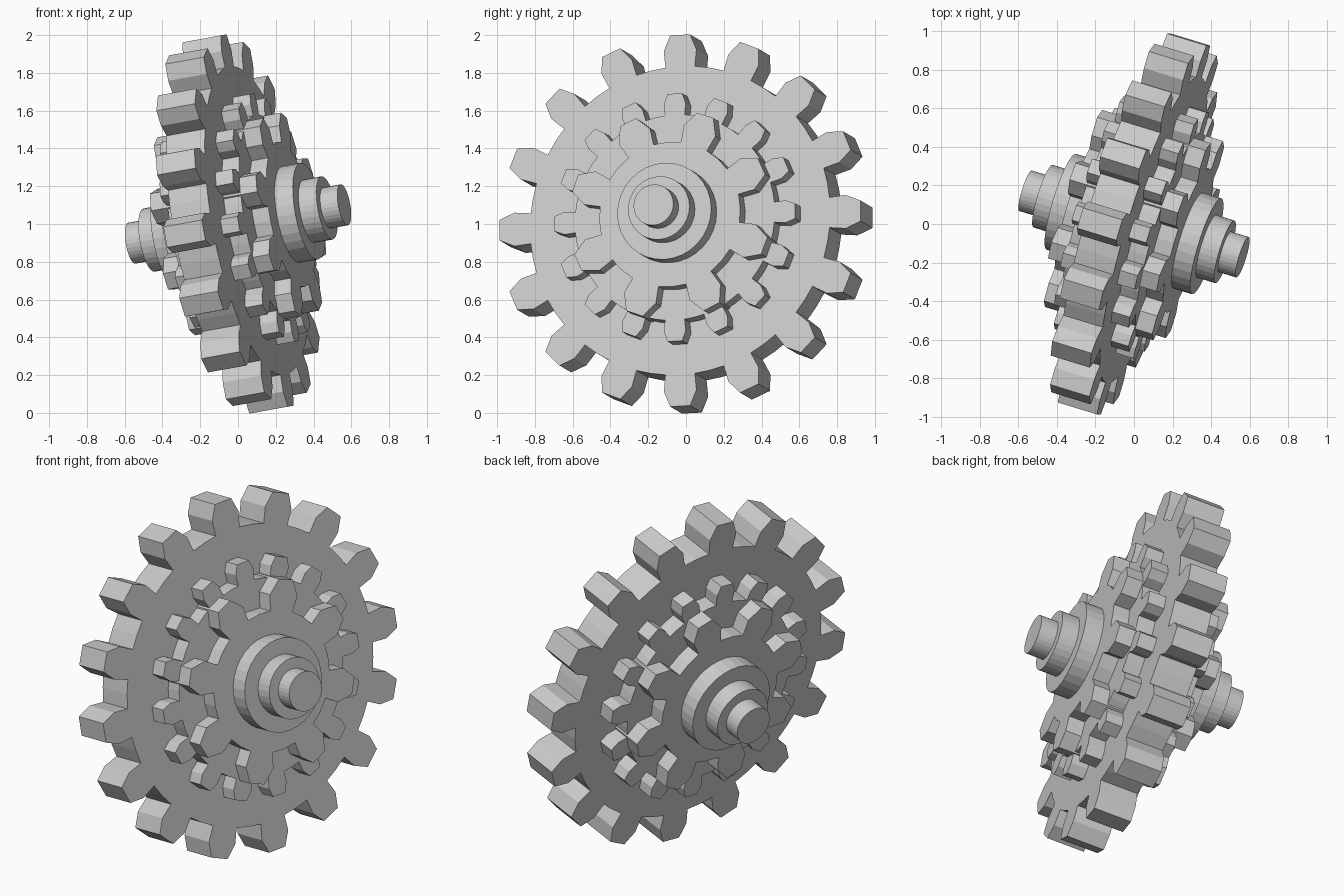
import bpy, bmesh
from math import sin, cos, pi, radians
from mathutils import Vector, Matrix

if "Cube" in bpy.data.objects:
    bpy.data.objects.remove(bpy.data.objects["Cube"])

# Tilted frame: n = shaft axis, w = "up" in the gear plane, v = sideways
n = Vector((0.94, -0.288, 0.17)).normalized()
w = Vector((-n.z, 0, n.x)).normalized()
v = w.cross(n).normalized()
if v.y < 0:
    v = -v
side = v.cross(w)           # completes a right-handed frame (along the shaft)
FRAME = Matrix((v, w, side)).transposed().to_4x4()
FRAME.translation = (0, 0, 1)


def extrude_profile(name, pts, half):
    """Prism of a closed 2D profile, symmetric about the gear plane."""
    bm = bmesh.new()
    face = bm.faces.new([bm.verts.new((x, y, -half)) for x, y in pts])
    ext = bmesh.ops.extrude_face_region(bm, geom=[face])
    top = [g for g in ext["geom"] if isinstance(g, bmesh.types.BMVert)]
    bmesh.ops.translate(bm, verts=top, vec=(0, 0, 2 * half))
    bmesh.ops.recalc_face_normals(bm, faces=bm.faces)
    me = bpy.data.meshes.new(name)
    bm.to_mesh(me)
    bm.free()
    ob = bpy.data.objects.new(name, me)
    ob.matrix_world = FRAME
    bpy.context.collection.objects.link(ob)
    return ob


def gear(name, teeth, root, mid, tip, tip_half, half, phase=0):
    """Gear with radial lower flanks and tapered tooth tips."""
    pitch = 2 * pi / teeth
    q, t = pitch / 4, tip_half / tip
    tooth = [(-q, root), (-q, mid), (-t, tip), (t, tip), (q, mid), (q, root), (2 * q, root)]
    pts = []
    for i in range(teeth):
        a = radians(phase) + i * pitch
        pts += [(r * sin(a + d), r * cos(a + d)) for d, r in tooth]
    return extrude_profile(name, pts, half)


def disc(name, radius, half, sides):
    pts = [(radius * cos(2 * pi * i / sides), radius * sin(2 * pi * i / sides))
           for i in range(sides)]
    return extrude_profile(name, pts, half)


# Stacked gears, each thicker and smaller than the last
gear("large_gear", 16, 0.83, 0.92, 1.0, 0.055, 0.108)
gear("middle_gear", 16, 0.553, 0.615, 0.667, 0.040, 0.205)
gear("small_gear", 8, 0.39, 0.48, 0.56, 0.048, 0.298, 20.5)

# Stepped hub and shaft
disc("hub", 0.26, 0.40, 32)
disc("collar", 0.17, 0.50, 32)
disc("shaft", 0.11, 0.597, 32)
